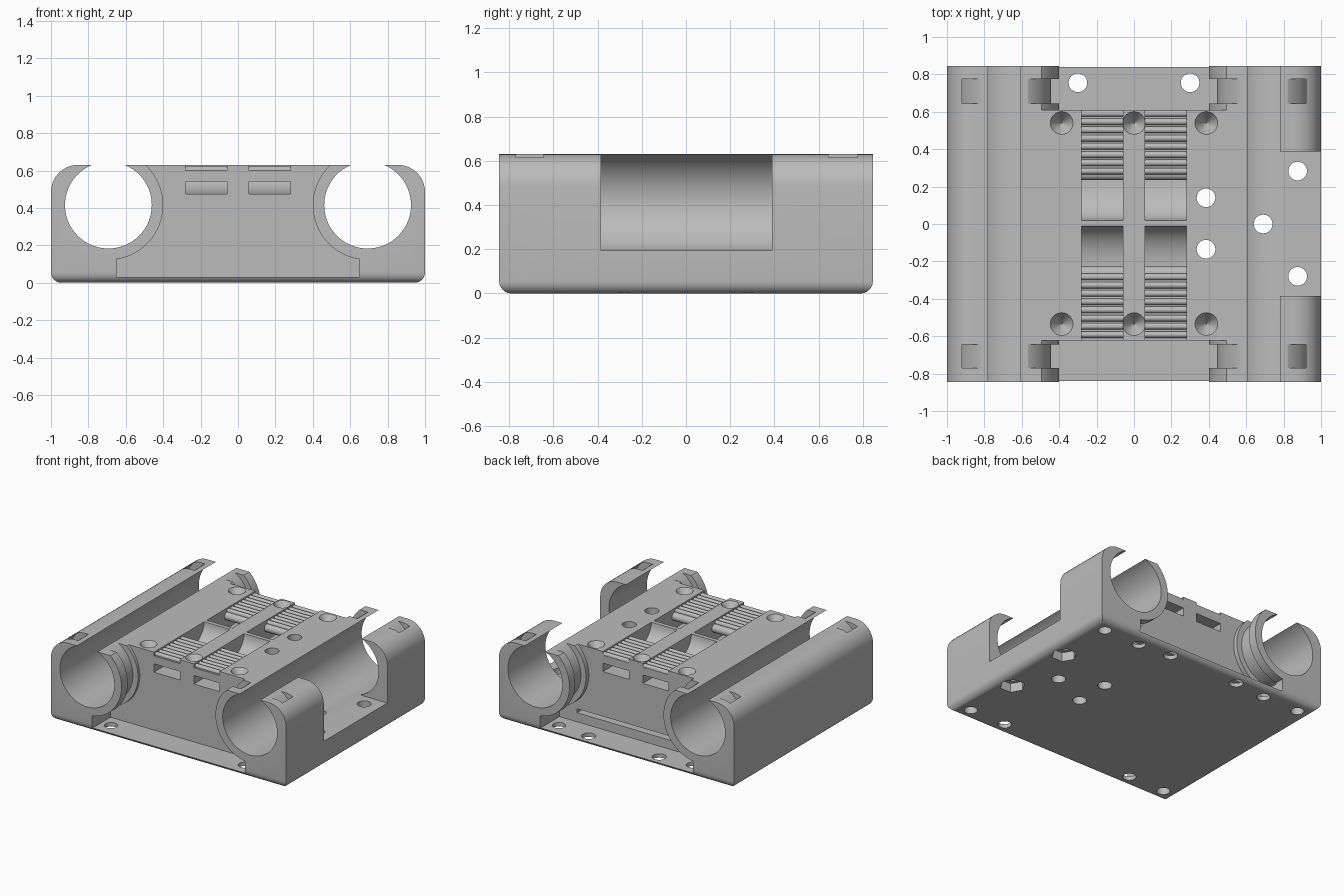
import bpy, bmesh, math

cube = bpy.data.objects.get("Cube")
if cube:
    bpy.data.objects.remove(cube, do_unlink=True)

grey = bpy.data.materials.new("mid grey")
grey.use_nodes = True
grey.diffuse_color = (0.5, 0.5, 0.5, 1)
grey.node_tree.nodes["Principled BSDF"].inputs["Base Color"].default_value = (0.5, 0.5, 0.5, 1)

HALF_Y, TOP = 0.845, 0.63
BORE_X, BORE_Z = 0.693, 0.415


def finish(name, bm):
    bmesh.ops.recalc_face_normals(bm, faces=bm.faces)
    mesh = bpy.data.meshes.new(name)
    bm.to_mesh(mesh)
    bm.free()
    mesh.materials.append(grey)
    ob = bpy.data.objects.new(name, mesh)
    bpy.context.collection.objects.link(ob)
    return ob


def prism(name, pts, axis, a, b):
    """Extrude a 2D profile along an axis from a to b."""
    place = {"X": lambda u, v, t: (t, u, v),
             "Y": lambda u, v, t: (u, t, v),
             "Z": lambda u, v, t: (u, v, t)}[axis]
    bm = bmesh.new()
    face = bm.faces.new([bm.verts.new(place(u, v, a)) for u, v in pts])
    out = bmesh.ops.extrude_face_region(bm, geom=[face])
    shift = [q - p for p, q in zip(place(0, 0, a), place(0, 0, b))]
    moved = [g for g in out["geom"] if isinstance(g, bmesh.types.BMVert)]
    bmesh.ops.translate(bm, verts=moved, vec=shift)
    return finish(name, bm)


def circle(u, v, r, n=64):
    return [(u + r * math.cos(2 * math.pi * i / n), v + r * math.sin(2 * math.pi * i / n))
            for i in range(n)]


def box(name, x0, x1, y0, y1, z0, z1):
    return prism(name, [(x0, y0), (x1, y0), (x1, y1), (x0, y1)], "Z", z0, z1)


def cut(target, cutter):
    """Subtract the cutter for good and remove it."""
    mod = target.modifiers.new("cut", "BOOLEAN")
    mod.operation = "DIFFERENCE"
    mod.solver = "EXACT"
    mod.object = cutter
    bpy.context.view_layer.objects.active = target
    bpy.ops.object.modifier_apply(modifier=mod.name)
    bpy.data.objects.remove(cutter, do_unlink=True)


def round_edges(ob, rule, radius, segments):
    bm = bmesh.new()
    bm.from_mesh(ob.data)
    edges = [e for e in bm.edges if rule(*[v.co for v in e.verts])]
    bmesh.ops.bevel(bm, geom=edges, offset=radius, segments=segments,
                    profile=0.5, affect="EDGES")
    bm.to_mesh(ob.data)
    bm.free()


def shade(ob):
    bpy.ops.object.select_all(action="DESELECT")
    ob.select_set(True)
    bpy.context.view_layer.objects.active = ob
    bpy.ops.object.shade_smooth_by_angle(angle=math.radians(30))


# Carriage block with rounded lower rim and rounded upper long edges
body = box("carriage_body", -1, 1, -HALF_Y, HALF_Y, 0, TOP)
round_edges(body, lambda a, b: a.z > 0.5 and b.z > 0.5 and abs(a.x - b.x) < 0.01, 0.145, 10)
round_edges(body, lambda a, b: a.z < 0.01 and b.z < 0.01, 0.055, 6)

# End pockets, leaving round collars around the bores
for y0, y1 in ((-1, -0.622), (0.61, 1)):
    pocket = box("pocket_cutter", -0.65, 0.65, y0, y1, 0.03, 0.8)
    for s in (-1, 1):
        cut(pocket, prism("collar", circle(s * BORE_X, BORE_Z, 0.293), "Y", -1.1, 1.1))
    cut(body, pocket)

# Bearing bores, open at the top, and the tie grooves around them
for s in (-1, 1):
    cut(body, prism("bore", circle(s * BORE_X, BORE_Z, 0.232, 96), "Y", -1, 1))
    for y0, y1 in ((-0.77, -0.645), (0.645, 0.775)):
        groove = prism("groove", circle(s * BORE_X, BORE_Z, 0.302), "Y", y0, y1)
        cut(groove, prism("core", circle(s * BORE_X, BORE_Z, 0.25), "Y", -1, 1))
        cut(body, groove)

# Side window on one bearing channel
cut(body, box("window", BORE_X, 1.2, -0.385, 0.388, 0.195, 0.8))

# Belt paths: curved pocket, tunnel below and toothed channel above
CURVE = [(0.02 + 0.215 * (1 - math.cos(t)), TOP - 0.155 * math.sin(t))
         for t in [i * math.pi / 20 for i in range(11)]]
NOSE = [(0.265 - 0.03 * math.sin(t), 0.57 - 0.03 * math.cos(t))
        for t in [i * math.pi / 8 for i in range(9)]]
PATH = [(0.02, 0.7)] + CURVE + [(0.72, 0.475), (0.72, 0.54)] + NOSE + [(0.72, 0.6), (0.72, 0.7)]
for x in (-0.17, 0.17):
    for s in (-1, 1):
        pts = [(s * y - (0.006 if s > 0 else -0.008) * (s < 0), z) for y, z in PATH]
        cut(body, prism("belt_path", pts, "X", x - 0.11, x + 0.11))

# Slot low in the rear wall
cut(body, box("rear_slot", -0.5, 0.5, 0.4, 0.7, 0.1, 0.13))

# Screw holes through the plate and blind holes from below
for x, y in ((0.385, 0.14), (0.385, -0.135), (0.69, 0), (0.875, 0.283), (0.875, -0.28),
             (-0.3, 0.755), (0.3, 0.755)):
    cut(body, prism("through_hole", circle(x, y, 0.05, 32), "Z", -0.1, 0.8))
for sx in (-1, 1):
    for sy in (-1, 1):
        for x, depth in ((0.57, 0.17), (0.88, 0.13)):
            cut(body, prism("blind_hole", circle(sx * x, sy * 0.73, 0.047, 32), "Z", -0.1, depth))

# Hexagonal nut traps
for y in (0.283, -0.28):
    cut(body, prism("nut_trap", circle(0.875, y, 0.09, 6), "Z", -0.1, 0.07))

# Conical sockets in the top deck
for x in (-0.387, 0, 0.387):
    for y in (-0.535, 0.54):
        bm = bmesh.new()
        bmesh.ops.create_cone(bm, cap_ends=True, segments=32, radius1=0.002, radius2=0.072, depth=0.1)
        bmesh.ops.translate(bm, verts=bm.verts, vec=(x, y, TOP - 0.034))
        cut(body, finish("socket", bm))
shade(body)

# Rounded belt teeth in the channels
for x, side in ((-0.17, "right"), (0.17, "left")):
    for s, end in ((-1, "front"), (1, "rear")):
        for i in range(8):
            y = s * (0.283 + i * 0.044)
            tooth = prism(f"belt_tooth_{end}_{side}", circle(y, 0.604, 0.0175, 16),
                          "X", x - 0.11, x + 0.11)
            shade(tooth)
